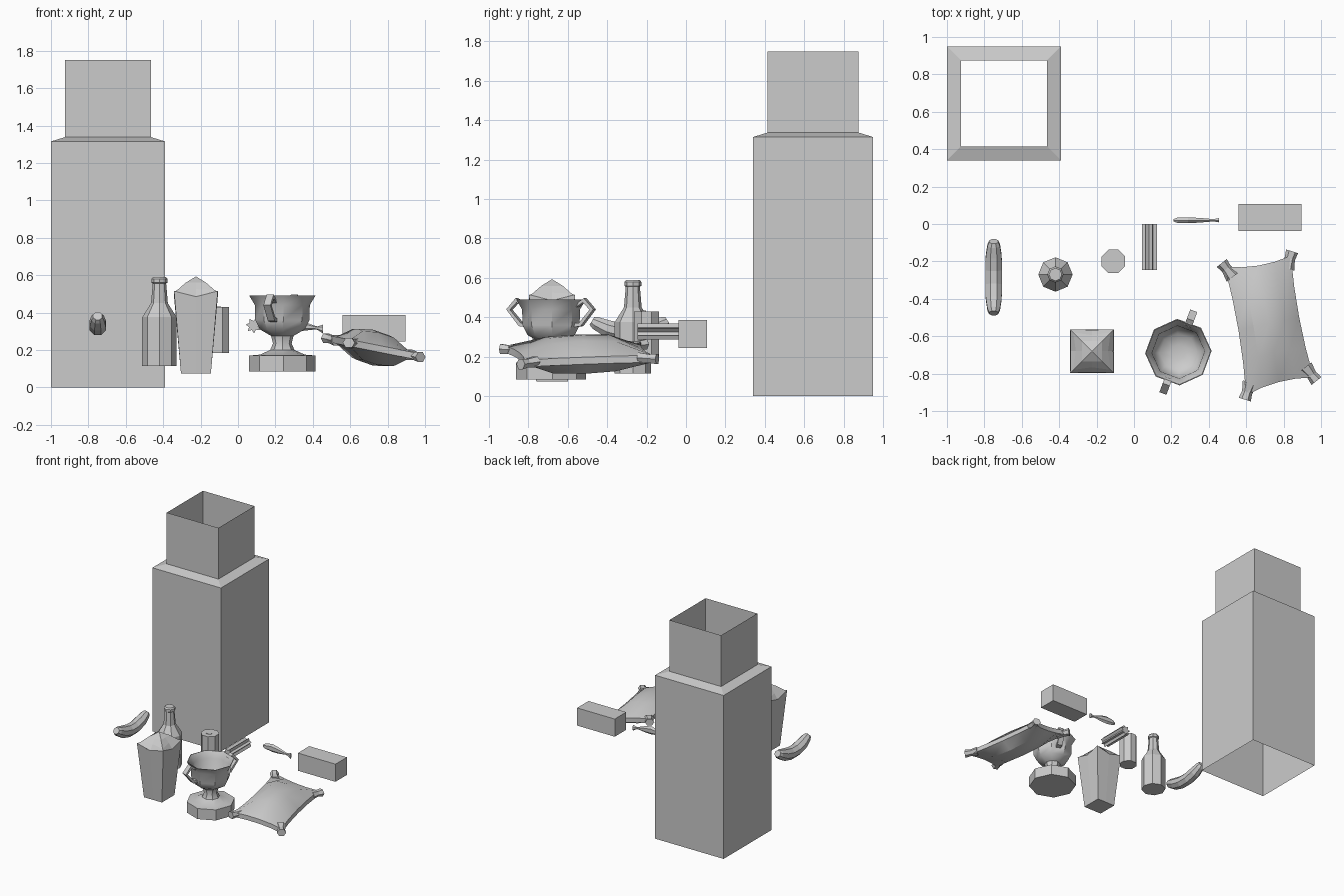
import bpy, bmesh
from math import sin, cos, pi, radians
from mathutils import Vector

if "Cube" in bpy.data.objects:
    bpy.data.objects.remove(bpy.data.objects["Cube"])


def finish(name, bm, smooth_angle=None):
    bmesh.ops.remove_doubles(bm, verts=bm.verts, dist=0.0005)
    bmesh.ops.recalc_face_normals(bm, faces=bm.faces)
    me = bpy.data.meshes.new(name)
    bm.to_mesh(me)
    bm.free()
    if smooth_angle:
        me.shade_smooth()
        me.set_sharp_from_angle(angle=radians(smooth_angle))
    ob = bpy.data.objects.new(name, me)
    bpy.context.collection.objects.link(ob)
    return ob


def loft(name, rings, cap_a=True, cap_b=True, smooth_angle=None):
    """Skin a list of closed point rings."""
    bm = bmesh.new()
    vs = [[bm.verts.new(p) for p in r] for r in rings]
    n = len(vs[0])
    for a, b in zip(vs, vs[1:]):
        for i in range(n):
            j = (i + 1) % n
            bm.faces.new((a[i], a[j], b[j], b[i]))
    if cap_a:
        bm.faces.new(vs[0][::-1])
    if cap_b:
        bm.faces.new(vs[-1])
    return finish(name, bm, smooth_angle)


def turned(name, cx, cy, profile, sides=8, phase=0.0, **kw):
    """Low-sided lathe from (radius, z) pairs."""
    rings = [[(cx + r * cos(phase + 2 * pi * i / sides),
               cy + r * sin(phase + 2 * pi * i / sides), z) for i in range(sides)]
             for r, z in profile]
    return loft(name, rings, **kw)


def box(name, centre, size):
    bm = bmesh.new()
    bmesh.ops.create_cube(bm, size=1)
    for v in bm.verts:
        v.co = Vector(c + p * s for c, p, s in zip(centre, v.co, size))
    return finish(name, bm)


R2 = 2 ** 0.5

# tall square bin: thin open tube with a stepped-in neck
turned("bin", -0.695, 0.645,
       [(0.305 * R2, 0), (0.305 * R2, 1.315), (0.23 * R2, 1.338), (0.23 * R2, 1.75)],
       sides=4, phase=pi / 4, cap_a=False, cap_b=False)

# banana: octagon swept along an upward arc
rings = []
for t, r in [(-1, 0.026), (-0.9, 0.036), (-0.6, 0.046), (-0.2, 0.048),
             (0.2, 0.048), (0.6, 0.046), (0.9, 0.036), (1, 0.026)]:
    tilt = 0.55 * t
    cy, cz = -0.285 + 0.192 * t, 0.322 + 0.06 * t * t
    rings.append([(-0.75 + r * cos(a), cy - r * sin(a) * sin(tilt), cz + r * sin(a) * cos(tilt))
                  for a in [pi / 8 + i * pi / 4 for i in range(8)]])
loft("banana", rings)

# glass bottle
turned("bottle", -0.42, -0.27,
       [(0.092, 0.115), (0.092, 0.375), (0.045, 0.45), (0.036, 0.555),
        (0.043, 0.56), (0.043, 0.58), (0.034, 0.59)])

# drink can with pull tab
turned("can", -0.11, -0.2, [(0.068, 0.185), (0.068, 0.43)], phase=pi / 8)
box("can_tab", (-0.108, -0.214, 0.431), (0.035, 0.022, 0.005))


# food carton: square rings with side midpoints
def square(h, z, mid=None, mid_z=None):
    mid = h if mid is None else mid
    mid_z = z if mid_z is None else mid_z
    pts = []
    for k in range(4):
        a = k * pi / 2
        for r, ang, zz in ((h * R2, a + pi / 4, z), (mid, a + pi / 2, mid_z)):
            pts.append((-0.225 + r * cos(ang), -0.68 + r * sin(ang), zz))
    return pts


loft("carton", [square(0.08, 0.075), square(0.117, 0.515, mid_z=0.485)], cap_b=False)
loft("carton_lid", [square(0.116, 0.512, 0.114, 0.484), square(0.1, 0.52, 0.086, 0.525),
                    square(0.054, 0.56), square(0.002, 0.592)], cap_a=False)

# trophy cup: base, stem and hollow bowl
CX, CY = 0.237, -0.685
turned("cup", CX, CY,
       [(0.178, 0.085), (0.178, 0.17), (0.12, 0.175), (0.065, 0.2), (0.05, 0.235),
        (0.06, 0.275), (0.12, 0.31), (0.145, 0.36), (0.147, 0.44), (0.177, 0.49),
        (0.173, 0.49), (0.141, 0.44), (0.136, 0.36), (0.1, 0.32), (0.04, 0.305)],
       phase=radians(2), smooth_angle=40)

# two bent cup handles
path = [(0.148, 0.472), (0.185, 0.497), (0.236, 0.44), (0.168, 0.355), (0.132, 0.35)]
inner = [(0.142, 0.452), (0.18, 0.475), (0.216, 0.438), (0.158, 0.372), (0.132, 0.37)]
for side in (0, 1):
    a = radians(69.5) + side * pi
    d, s = Vector((cos(a), sin(a), 0)), Vector((-sin(a), cos(a), 0)) * 0.02

    def at(p):
        return Vector((CX, CY, p[1])) + d * p[0]
    loft("cup_handle", [[at(o) - s, at(o) + s, at(i) + s, at(i) - s] for o, i in zip(path, inner)])

# fluted stick: star section extruded along y
loft("fluted_stick", [[(0.083 + r * cos(a), y, 0.33 + r * sin(a))
                       for a, r in [(0.3 + i * pi / 7, 0.042 if i % 2 == 0 else 0.025)
                                    for i in range(14)]] for y in (-0.245, 0)])

# small fish: (x, z, half height, half width)
rings = []
for x, z, h, w in [(0.21, 0.33, 0.008, 0.006), (0.235, 0.332, 0.022, 0.018),
                   (0.29, 0.333, 0.032, 0.017), (0.345, 0.328, 0.026, 0.015),
                   (0.405, 0.32, 0.011, 0.009), (0.425, 0.317, 0.009, 0.007),
                   (0.455, 0.312, 0.024, 0.013)]:
    rings.append([(x, 0.02 + w * cos(i * pi / 3 + pi / 6), z + h * sin(i * pi / 3 + pi / 6))
                  for i in range(6)])
loft("fish", rings)

# plain carton block
box("block", (0.727, 0.034, 0.315), (0.335, 0.145, 0.142))

# stuffed bag: pinched pillow, tilted down towards +x
corner = {(-1, 1): (0.485, -0.228), (1, 1): (0.838, -0.17),
          (1, -1): (0.96, -0.82), (-1, -1): (0.6, -0.915)}


def tilt_z(x):
    return 0.213 - 0.2 * (x - 0.72)


def bag_point(u, v, side):
    x = y = 0
    pu, pv = u * (1 - 0.09 * (1 - v * v)), v * (1 - 0.07 * (1 - u * u))
    for (a, b), (qx, qy) in corner.items():
        w = (1 + a * pu) * (1 + b * pv) / 4
        x, y = x + w * qx, y + w * qy
    h = 0.018 + 0.078 * ((1 - u * u) * (1 - abs(v) ** 2.5)) ** 0.6
    return (x, y, tilt_z(x) + side * h)


bm = bmesh.new()
N = 4
grids = {side: [[bm.verts.new(bag_point(2 * i / N - 1, 2 * j / N - 1, side))
                 for j in range(N + 1)] for i in range(N + 1)] for side in (1, -1)}
for g in grids.values():
    for i in range(N):
        for j in range(N):
            bm.faces.new((g[i][j], g[i + 1][j], g[i + 1][j + 1], g[i][j + 1]))
# side seam strip around the bag
rim = ([(i, 0) for i in range(N)] + [(N, j) for j in range(N)]
       + [(i, N) for i in range(N, 0, -1)] + [(0, j) for j in range(N, 0, -1)])
for (a, b), (c, d) in zip(rim, rim[1:] + rim[:1]):
    bm.faces.new((grids[1][a][b], grids[1][c][d], grids[-1][c][d], grids[-1][a][b]))
finish("bag", bm, 25)

# frilled bag corners
mid = Vector((0.725, -0.53, 0))
for qx, qy in corner.values():
    q = Vector((qx, qy, 0))
    d = (q - mid).normalized()
    s = Vector((-d.y, d.x, 0))
    rings = []
    for t, w, h in [(-0.07, 0.042, 0.032), (-0.015, 0.028, 0.025), (0.025, 0.034, 0.03)]:
        c = q + d * t
        c.z = tilt_z(c.x)
        rings.append([c + s * w * cos(i * pi / 3) + Vector((0, 0, h * sin(i * pi / 3)))
                      for i in range(6)])
    loft("bag_corner", rings)
